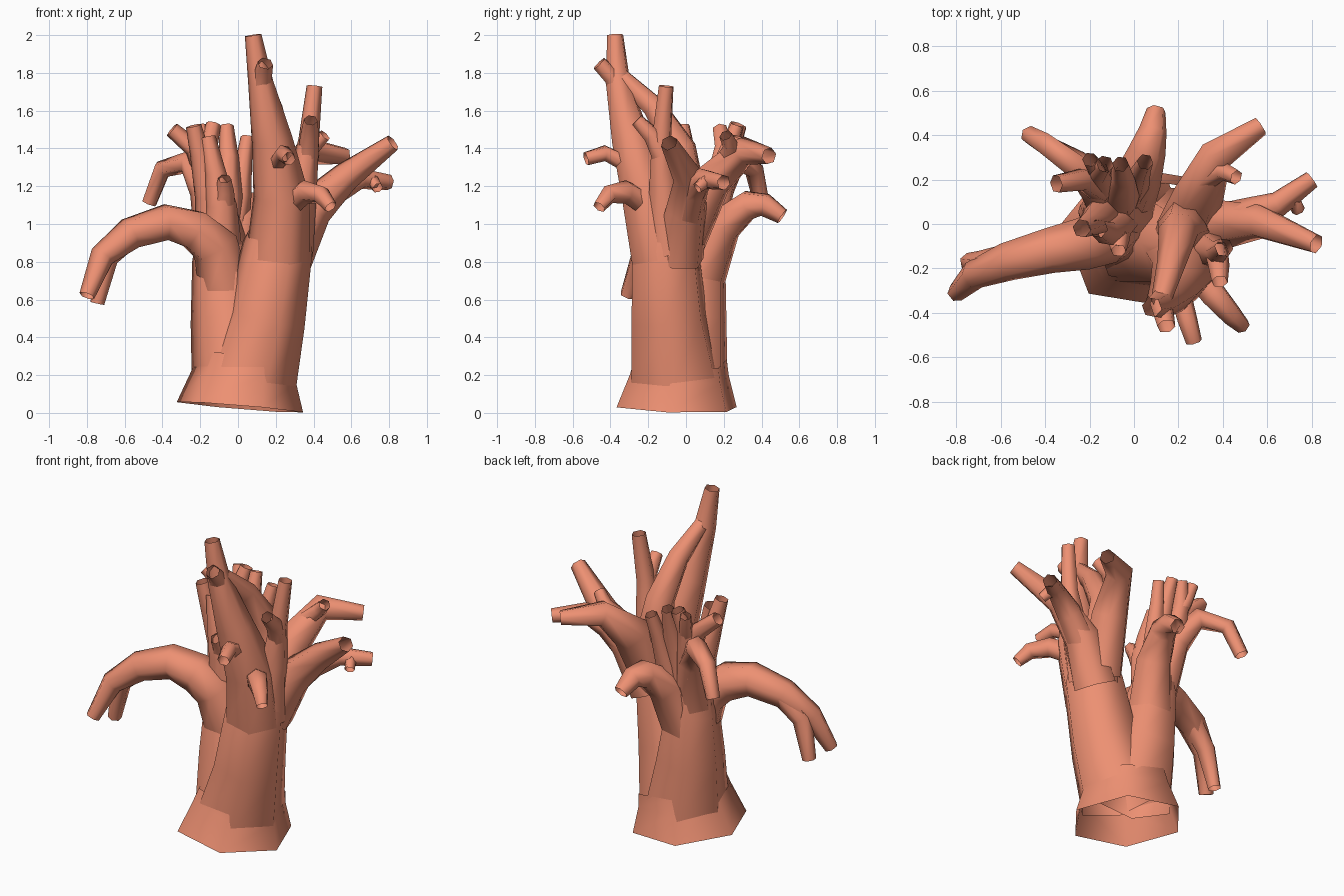
import bpy, bmesh, math
from mathutils import Vector

mat = bpy.data.materials.new("bark")
mat.diffuse_color = (0.85, 0.28, 0.17, 1)


def limb(name, pts, sides=6, start_dir=None):
    """Open tapered tube through (x, y, z, radius) points."""
    P = [Vector(p[:3]) for p in pts]
    bm = bmesh.new()
    rings, side = [], Vector((1, -0.16, 0))
    for i, p in enumerate(P):
        a = (p - P[i - 1]).normalized() if i else Vector()
        b = (P[i + 1] - p).normalized() if i < len(P) - 1 else Vector()
        t = (a + b).normalized()
        if i == 0 and start_dir:
            t = Vector(start_dir).normalized()
        if i == 0 and abs(t.dot(side.normalized())) > 0.9:
            side = Vector((0, 0, 1))
        side = (side - t * side.dot(t)).normalized()
        up = t.cross(side)
        rings.append([bm.verts.new(p + pts[i][3] * (
            side * math.cos(2 * math.pi * k / sides) + up * math.sin(2 * math.pi * k / sides)))
            for k in range(sides)])
    for r, s in zip(rings, rings[1:]):
        for k in range(sides):
            bm.faces.new((r[k], r[(k + 1) % sides], s[(k + 1) % sides], s[k]))
    me = bpy.data.meshes.new(name)
    bm.to_mesh(me)
    bm.free()
    me.materials.append(mat)
    ob = bpy.data.objects.new(name, me)
    bpy.context.collection.objects.link(ob)
    bpy.context.view_layer.objects.active = ob
    ob.select_set(True)
    bpy.ops.object.shade_smooth_by_angle(angle=math.radians(65))
    ob.select_set(False)


# Flared foot and the two trunks growing from it
limb("trunk_foot", [(0.01, -0.05, 0.03, 0.34), (0.035, -0.035, 0.2, 0.28), (0.05, -0.03, 0.28, 0.262)],
     6, (0.085, 0.03, 1))
limb("right_trunk", [(0.055, -0.05, 0.18, 0.262), (0.145, -0.09, 0.5, 0.215), (0.21, -0.11, 0.88, 0.188),
                     (0.25, -0.11, 1.12, 0.1)])
limb("left_trunk", [(0.0, -0.01, 0.18, 0.25), (-0.05, 0.025, 0.5, 0.205), (-0.085, 0.06, 0.82, 0.16),
                    (-0.1, 0.08, 1.05, 0.1)])

# Right trunk: leader, rear stem that leans into it, and its twigs
limb("leader", [(0.21, -0.13, 0.82, 0.17), (0.23, -0.2, 1.15, 0.15), (0.18, -0.29, 1.45, 0.11),
                (0.12, -0.36, 1.75, 0.068), (0.08, -0.375, 2.0, 0.045)])
limb("leader_twig", [(0.12, -0.36, 1.7, 0.05), (0.13, -0.39, 1.78, 0.05), (0.145, -0.46, 1.85, 0.042)])
limb("rear_stem", [(0.23, -0.06, 0.85, 0.14), (0.22, -0.01, 1.2, 0.115), (0.2, -0.03, 1.4, 0.09),
                   (0.17, -0.17, 1.62, 0.066), (0.12, -0.35, 1.79, 0.045)])
limb("front_twig", [(0.2, -0.28, 1.3, 0.05), (0.24, -0.43, 1.375, 0.045), (0.27, -0.53, 1.345, 0.037)])
limb("low_front_twig", [(0.27, -0.2, 1.1, 0.07), (0.36, -0.32, 1.17, 0.063), (0.44, -0.41, 1.155, 0.05),
                        (0.49, -0.46, 1.09, 0.036)])
limb("upright_stem", [(0.28, -0.09, 0.85, 0.12), (0.34, -0.12, 1.2, 0.08), (0.375, -0.13, 1.45, 0.055),
                      (0.405, -0.105, 1.73, 0.042)])
limb("upright_twig", [(0.37, -0.13, 1.36, 0.055), (0.38, -0.18, 1.47, 0.05), (0.385, -0.26, 1.55, 0.037)])

# Right branch with two arms
limb("right_branch", [(0.26, -0.04, 0.82, 0.14), (0.39, 0.0, 1.08, 0.115), (0.57, 0.01, 1.25, 0.08),
                      (0.82, -0.09, 1.43, 0.046)])
limb("right_branch_arm", [(0.38, 0.0, 1.03, 0.09), (0.52, 0.04, 1.18, 0.08), (0.65, 0.09, 1.24, 0.058),
                          (0.8, 0.2, 1.22, 0.042)])
limb("right_branch_nub", [(0.66, 0.1, 1.24, 0.04), (0.72, 0.1, 1.22, 0.036), (0.74, 0.06, 1.19, 0.03)])

# Rear right branch and its twig
limb("rear_right_branch", [(0.23, -0.02, 0.9, 0.13), (0.29, 0.13, 1.22, 0.115), (0.37, 0.31, 1.39, 0.08),
                           (0.57, 0.44, 1.36, 0.045)])
limb("rear_right_twig", [(0.32, 0.2, 1.33, 0.055), (0.4, 0.24, 1.41, 0.045), (0.46, 0.21, 1.47, 0.035)])

# Drooping left branch with forked end
limb("left_branch", [(-0.07, 0.0, 0.66, 0.14), (-0.12, -0.05, 0.88, 0.13), (-0.23, -0.09, 0.97, 0.118),
                     (-0.38, -0.12, 1.01, 0.103), (-0.57, -0.17, 0.95, 0.088), (-0.72, -0.23, 0.83, 0.066),
                     (-0.8, -0.31, 0.62, 0.042)])
limb("left_branch_fork", [(-0.57, -0.16, 0.94, 0.07), (-0.69, -0.18, 0.82, 0.06), (-0.745, -0.17, 0.58, 0.04)])

# Rear branches of the left trunk
limb("rear_branch", [(-0.05, 0.08, 0.72, 0.14), (0.01, 0.19, 0.99, 0.112), (0.06, 0.33, 1.1, 0.085),
                     (0.085, 0.42, 1.1, 0.064), (0.1, 0.51, 1.04, 0.044)])
limb("rear_left_branch", [(-0.12, 0.09, 0.88, 0.11), (-0.17, 0.17, 1.18, 0.088), (-0.26, 0.27, 1.33, 0.065),
                          (-0.4, 0.36, 1.29, 0.052), (-0.47, 0.4, 1.11, 0.042)])

# Bundle of upright stems on the left trunk, each with end twigs
stems = [
    ("left", [(-0.12, 0.06, 0.82, 0.11), (-0.15, 0.04, 1.15, 0.08), (-0.2, 0.0, 1.37, 0.055), (-0.235, -0.02, 1.52, 0.042)]),
    ("front", [(-0.09, 0.03, 0.82, 0.12), (-0.09, -0.02, 1.1, 0.085), (-0.12, -0.04, 1.27, 0.058), (-0.16, -0.02, 1.46, 0.042)]),
    ("front_short", [(-0.08, -0.01, 1.05, 0.07), (-0.07, -0.07, 1.18, 0.05), (-0.07, -0.12, 1.24, 0.035)]),
    ("middle", [(-0.08, 0.08, 0.82, 0.12), (-0.06, 0.14, 1.15, 0.085), (-0.05, 0.21, 1.35, 0.055), (-0.06, 0.27, 1.52, 0.037)]),
    ("rear", [(-0.12, 0.1, 0.9, 0.1), (-0.15, 0.18, 1.2, 0.075), (-0.16, 0.23, 1.4, 0.052), (-0.13, 0.27, 1.53, 0.04)]),
    ("inner", [(-0.05, 0.1, 0.85, 0.1), (0.01, 0.19, 1.15, 0.062), (0.03, 0.24, 1.33, 0.045), (0.05, 0.28, 1.46, 0.037)]),
    ("outer_left", [(-0.15, 0.16, 1.2, 0.065), (-0.23, 0.2, 1.4, 0.052), (-0.35, 0.18, 1.5, 0.042)]),
    ("rear_fork", [(-0.16, 0.22, 1.35, 0.045), (-0.18, 0.26, 1.43, 0.04), (-0.2, 0.29, 1.52, 0.034)]),
]
for n, p in stems:
    limb("stem_" + n, p)
